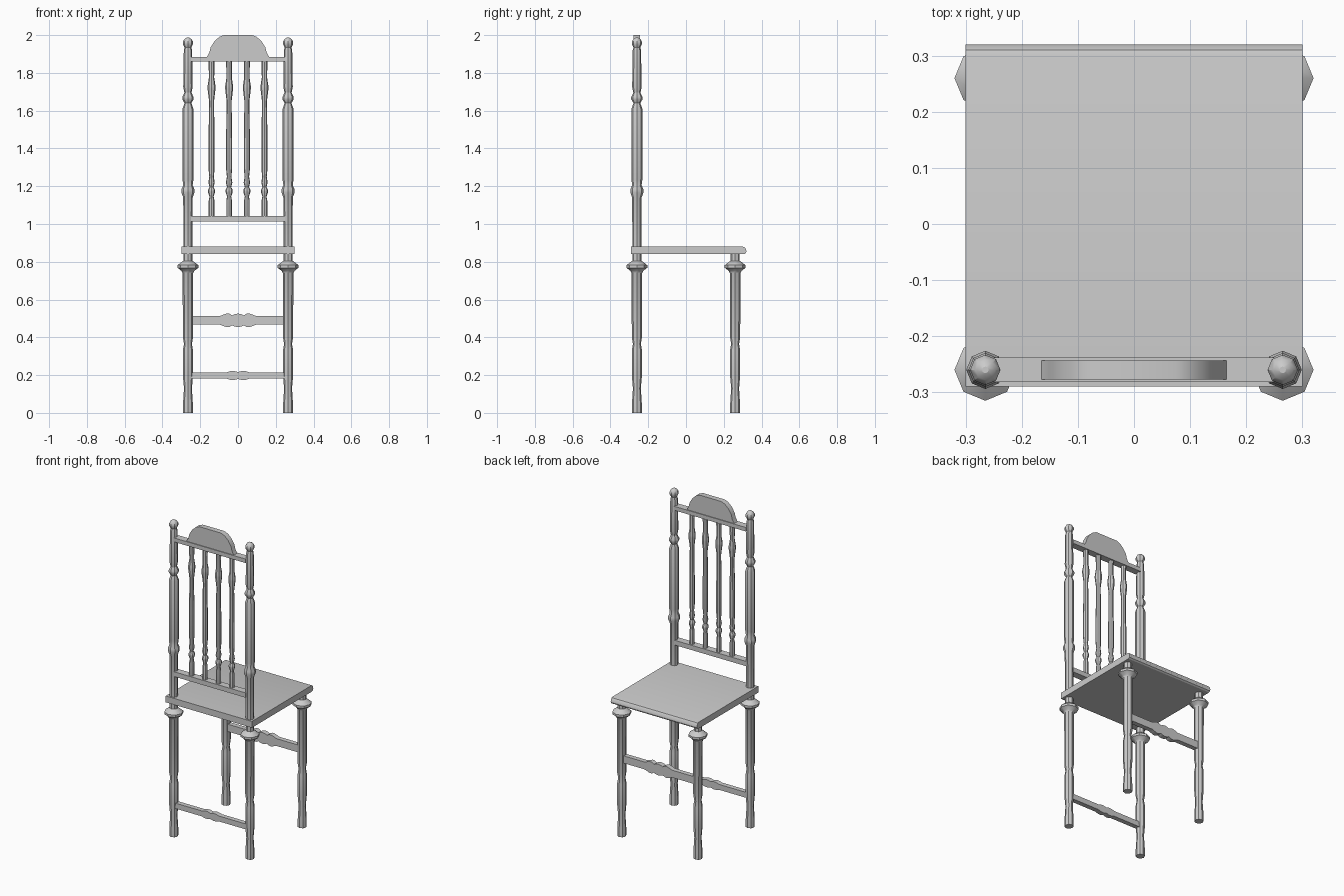
import bpy, bmesh, math

if "Cube" in bpy.data.objects:
    bpy.data.objects.remove(bpy.data.objects["Cube"])

BACK_Y, FRONT_Y, POST_X = -0.26, 0.26, 0.265


def finish(name, bm):
    bmesh.ops.recalc_face_normals(bm, faces=bm.faces)
    mesh = bpy.data.meshes.new(name)
    bm.to_mesh(mesh)
    bm.free()
    ob = bpy.data.objects.new(name, mesh)
    bpy.context.collection.objects.link(ob)
    bpy.ops.object.select_all(action='DESELECT')
    ob.select_set(True)
    bpy.context.view_layer.objects.active = ob
    bpy.ops.object.shade_smooth_by_angle(angle=math.radians(30))
    return ob


def turned(name, profile, x, y, sides=8):
    """Lathe a list of (radius, z) into a faceted turned part."""
    bm = bmesh.new()
    rings = []
    for r, z in profile:
        rings.append([bm.verts.new((x + r * math.cos(math.tau * i / sides),
                                    y + r * math.sin(math.tau * i / sides), z))
                      for i in range(sides)])
    for a, b in zip(rings, rings[1:]):
        for i in range(sides):
            j = (i + 1) % sides
            bm.faces.new((a[i], a[j], b[j], b[i]))
    bm.faces.new(rings[0][::-1])
    bm.faces.new(rings[-1])
    return finish(name, bm)


def extruded(name, points, direction):
    """Extrude a closed 3D outline along a vector."""
    bm = bmesh.new()
    face = bm.faces.new([bm.verts.new(p) for p in points])
    new = bmesh.ops.extrude_face_region(bm, geom=[face], use_keep_orig=True)['geom']
    bmesh.ops.translate(bm, vec=direction,
                        verts=[v for v in new if isinstance(v, bmesh.types.BMVert)])
    return finish(name, bm)


def board(name, half_top, half_bottom, y, thick):
    """Board symmetric in x, from right-half (x, z) edges listed centre outwards."""
    top = [(-x, z) for x, z in half_top[::-1] if x > 0] + half_top
    low = [(-x, z) for x, z in half_bottom[::-1] if x > 0] + half_bottom
    pts = [(x, y - thick / 2, z) for x, z in top + low[::-1]]
    return extruded(name, pts, (0, thick, 0))


# Turned legs and back posts
leg = [(.026, 0), (.026, .05), (.021, .13), (.027, .20), (.027, .33), (.021, .365),
       (.027, .40), (.028, .74), (.034, .752), (.055, .768), (.055, .782),
       (.032, .80), (.024, .805), (.024, .845)]
upper = [(.025, 1.14), (.034, 1.165), (.034, 1.185), (.025, 1.205), (.029, 1.235),
         (.029, 1.61), (.018, 1.64), (.030, 1.66), (.030, 1.672), (.019, 1.695),
         (.025, 1.725), (.022, 1.92), (.018, 1.935), (.027, 1.952), (.027, 1.965),
         (.018, 1.98), (.006, 1.987)]
for side, x in (("left", -POST_X), ("right", POST_X)):
    turned("front_leg_" + side, leg, x, FRONT_Y)
    turned("back_post_" + side, leg + upper, x, BACK_Y)

# Seat with rounded front edge
seat = [(-.29, .84), (.308, .84), (.317, .846), (.32, .855), (.317, .868),
        (.31, .877), (.30, .88), (-.29, .88)]
extruded("seat", [(-.30, y, z) for y, z in seat], (.60, 0, 0))

# Back spindles
spindle = [(.015, 1.04), (.015, 1.125), (.011, 1.145), (.019, 1.17), (.019, 1.18),
           (.011, 1.195), (.017, 1.22), (.012, 1.25), (.016, 1.29), (.016, 1.45),
           (.013, 1.65), (.021, 1.715), (.021, 1.73), (.014, 1.775), (.016, 1.865)]
for i, x in enumerate((-.14, -.047, .047, .14)):
    turned(f"spindle_{i + 1}", spindle, x, BACK_Y)

# Back rails and arched crest
board("lower_back_rail", [(.25, 1.043)], [(.25, 1.013)], BACK_Y, .044)
board("upper_back_rail", [(.25, 1.885)], [(.25, 1.86)], BACK_Y, .044)
board("crest", [(.075, 2.0), (.10, 1.99), (.125, 1.967), (.145, 1.935), (.152, 1.907),
                (.165, 1.885)], [(.165, 1.87)], BACK_Y, .034)

# Shaped stretchers
def stretcher(name, z, half, bumps, y):
    top = [(x, z + h) for x, h in bumps] + [(.25, z + half)]
    low = [(x, z - h) for x, h in bumps] + [(.25, z - half)]
    board(name, top, low, y, .03)


stretcher("front_stretcher", .49, .023,
          [(0, .036), (.02, .032), (.03, .026), (.045, .035), (.06, .036), (.08, .029),
           (.095, .023)], FRONT_Y)
stretcher("back_stretcher", .198, .017,
          [(0, .018), (.02, .024), (.04, .023), (.06, .017)], BACK_Y)
